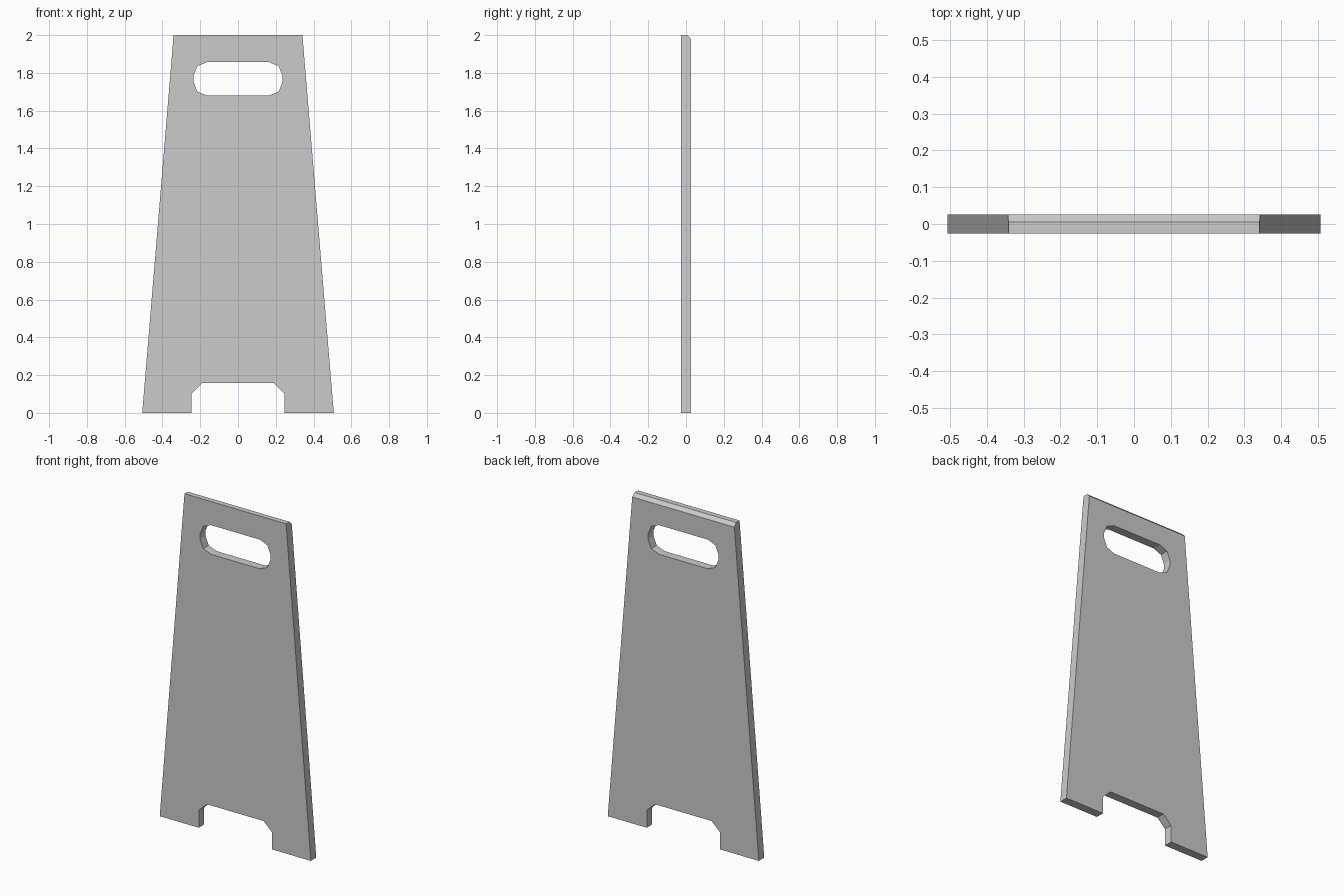
import bpy, bmesh
from math import sin, cos, radians

if "Cube" in bpy.data.objects:
    bpy.data.objects.remove(bpy.data.objects["Cube"])

HALF = 0.026  # half the board thickness


def prism(name, profile, half):
    """Extrude an x-z profile along y, centred on y = 0."""
    bm = bmesh.new()
    face = bm.faces.new([bm.verts.new((x, -half, z)) for x, z in profile])
    ext = bmesh.ops.extrude_face_region(bm, geom=[face])
    verts = [v for v in ext["geom"] if isinstance(v, bmesh.types.BMVert)]
    bmesh.ops.translate(bm, verts=verts, vec=(0, 2 * half, 0))
    bmesh.ops.recalc_face_normals(bm, faces=bm.faces)
    mesh = bpy.data.meshes.new(name)
    bm.to_mesh(mesh)
    bm.free()
    obj = bpy.data.objects.new(name, mesh)
    bpy.context.collection.objects.link(obj)
    return obj


def rounded_rect(x, z0, z1, r, segments):
    """Rectangle profile with faceted round corners."""
    points = []
    for cx, cz, start in ((x - r, z1 - r, 0), (r - x, z1 - r, 90),
                          (r - x, z0 + r, 180), (x - r, z0 + r, 270)):
        for i in range(segments + 1):
            a = radians(start + 90 * i / segments)
            points.append((cx + r * cos(a), cz + r * sin(a)))
    return points


# Tapered board with a foot notch, half outline mirrored
right = [(0.19, 0.157), (0.245, 0.104), (0.245, 0), (0.507, 0), (0.341, 2)]
board = prism("sign_board", right + [(-x, z) for x, z in reversed(right)], HALF)

# Chamfer along the back top edge
bm = bmesh.new()
bm.from_mesh(board.data)
top_back = [e for e in bm.edges
            if all(v.co.z > 1.99 and v.co.y > 0 for v in e.verts)]
bmesh.ops.bevel(bm, geom=top_back, offset=0.02, segments=1, affect='EDGES')
bm.to_mesh(board.data)
bm.free()

# Handle slot
cutter = prism("handle_cutter", rounded_rect(0.236, 1.68, 1.857, 0.072, 2), 0.1)
cutter.hide_render = True
cutter.display_type = 'WIRE'
slot = board.modifiers.new("handle_slot", 'BOOLEAN')
slot.operation = 'DIFFERENCE'
slot.solver = 'EXACT'
slot.object = cutter
